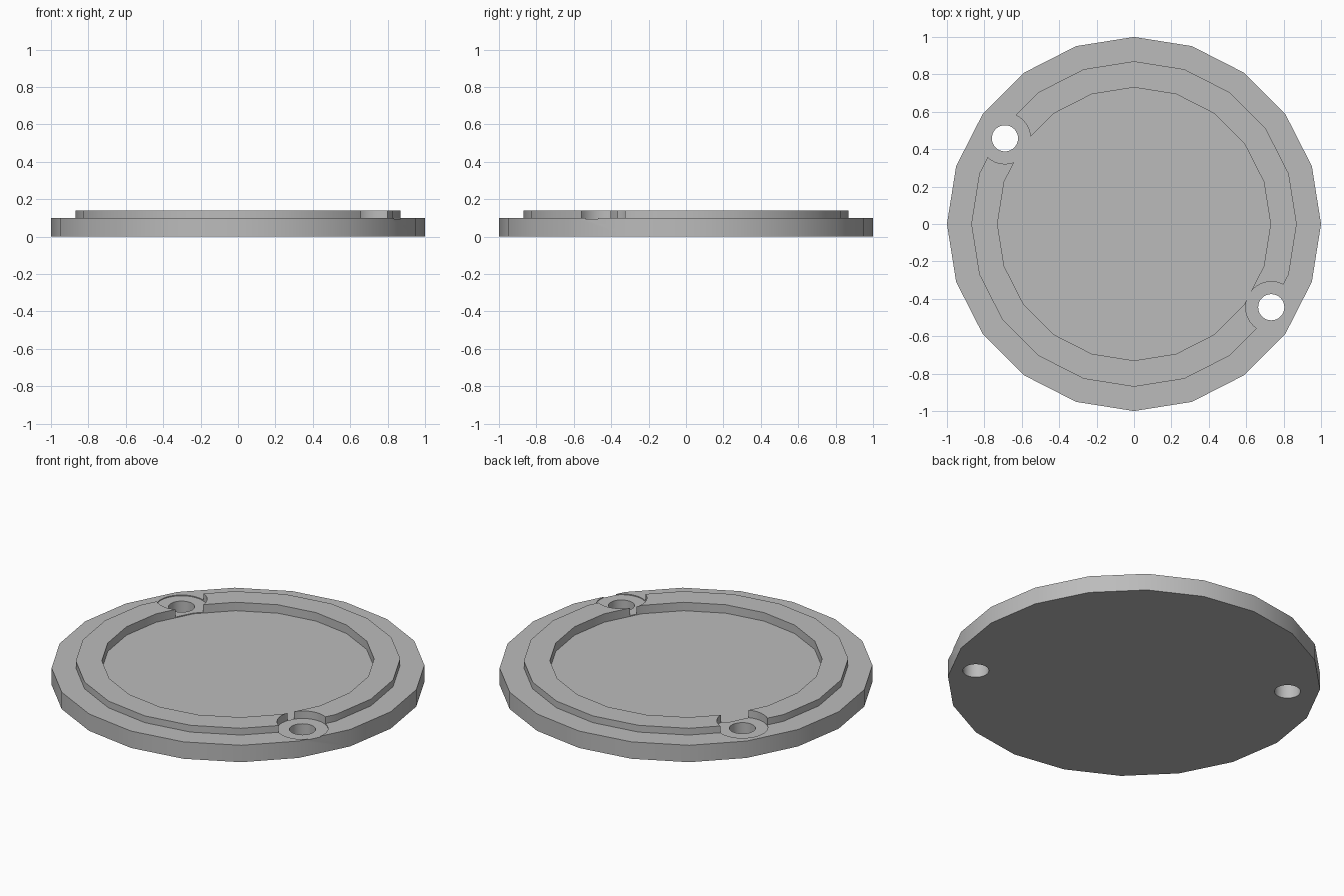
import bpy
import bmesh
from math import sin, cos, pi, radians

SIDES = 20
HOLES = [(-0.69, 0.458), (0.734, -0.445)]

cube = bpy.data.objects.get("Cube")
if cube:
    bpy.data.objects.remove(cube, do_unlink=True)

grey = bpy.data.materials.new("plain_grey")
grey.use_nodes = True
colour = (0.5, 0.5, 0.5, 1)
grey.diffuse_color = colour
grey.node_tree.nodes["Principled BSDF"].inputs["Base Color"].default_value = colour


def add_object(name, bm):
    bmesh.ops.recalc_face_normals(bm, faces=bm.faces)
    mesh = bpy.data.meshes.new(name)
    bm.to_mesh(mesh)
    bm.free()
    mesh.materials.append(grey)
    obj = bpy.data.objects.new(name, mesh)
    bpy.context.collection.objects.link(obj)
    return obj


def turned(name, profile):
    """Solid of revolution with flat end caps, from (radius, height) points."""
    bm = bmesh.new()
    rings = [[bm.verts.new((r * cos(2 * pi * i / SIDES), r * sin(2 * pi * i / SIDES), z))
              for i in range(SIDES)] for r, z in profile]
    for low, high in zip(rings, rings[1:]):
        for i in range(SIDES):
            j = (i + 1) % SIDES
            bm.faces.new((low[i], low[j], high[j], high[i]))
    bm.faces.new(rings[0])
    bm.faces.new(rings[-1])
    return add_object(name, bm)


def cut_cylinder(target, name, centre, radius, bottom, top):
    """Cut a round hole and discard the cutter."""
    bm = bmesh.new()
    bmesh.ops.create_cone(bm, cap_ends=True, segments=32, radius1=radius,
                          radius2=radius, depth=top - bottom)
    cutter = add_object(name, bm)
    cutter.location = (*centre, (top + bottom) / 2)
    cutter.hide_render = True
    mod = target.modifiers.new(name, "BOOLEAN")
    mod.operation = "DIFFERENCE"
    mod.solver = "EXACT"
    mod.object = cutter
    bpy.context.view_layer.update()
    bpy.ops.object.modifier_apply(modifier=mod.name)
    bpy.data.objects.remove(cutter, do_unlink=True)


# Round cover: flat plate, raised ring and shallow recess
cover = turned("round_cover", [(1, 0), (1, 0.1), (0.87, 0.1), (0.87, 0.14),
                               (0.73, 0.14), (0.73, 0.09)])
bpy.ops.object.select_all(action="DESELECT")
cover.select_set(True)
bpy.context.view_layer.objects.active = cover

# Screw seats through the ring, with holes through the plate
for spot in HOLES:
    cut_cylinder(cover, "screw_seat_cutter", spot, 0.137, 0.095, 0.3)
    cut_cylinder(cover, "screw_hole_cutter", spot, 0.07, -0.1, 0.3)

bpy.ops.object.shade_smooth_by_angle(angle=radians(30))
